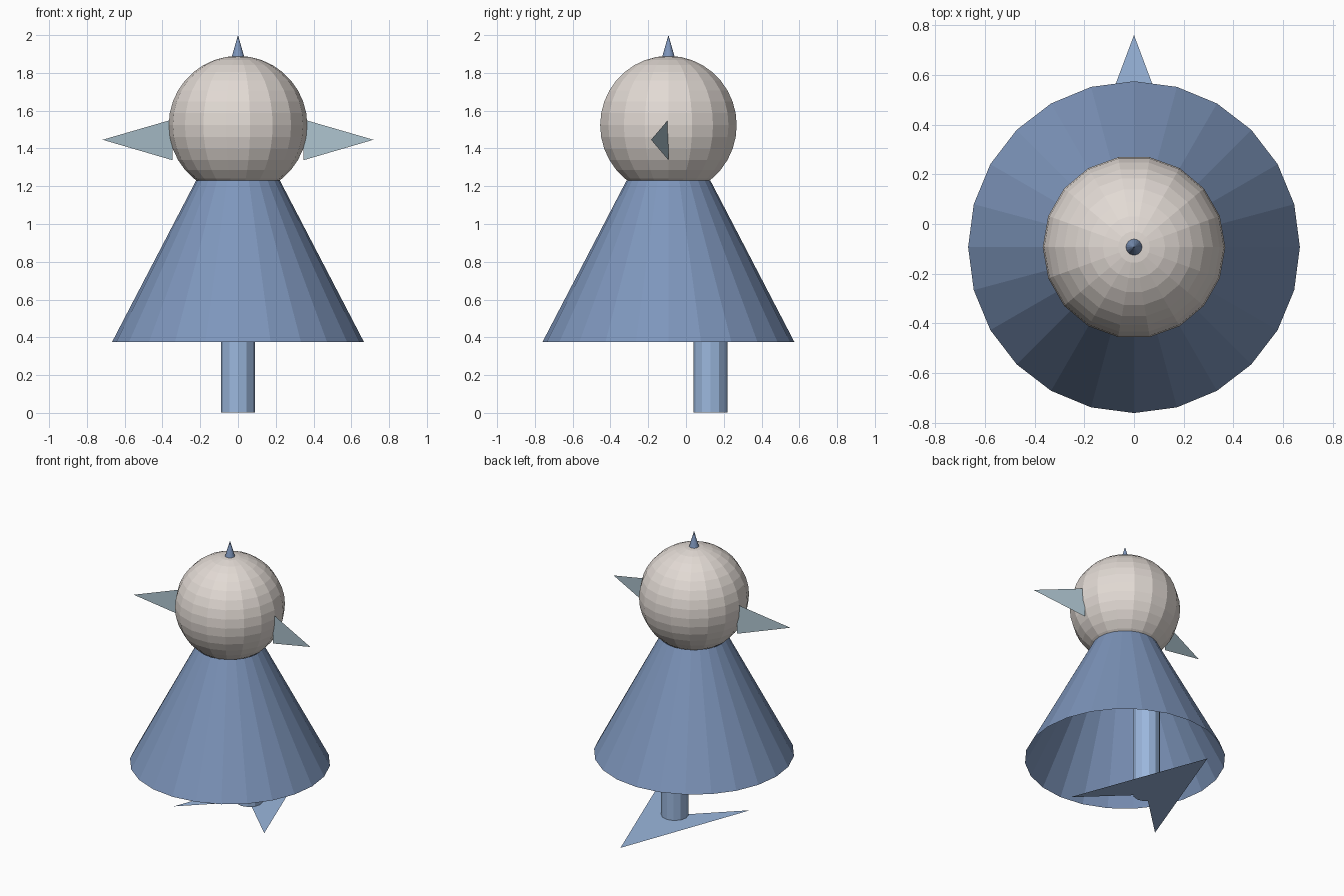
import bpy
import bmesh
import math

if "Cube" in bpy.data.objects:
    bpy.data.objects.remove(bpy.data.objects["Cube"], do_unlink=True)

BODY_Y = -0.093
LEG_Y = 0.13


def material(name, srgb):
    lin = [((v / 255 + 0.055) / 1.055) ** 2.4 for v in srgb]
    mat = bpy.data.materials.new(name)
    mat.use_nodes = True
    mat.diffuse_color = (*lin, 1)
    mat.node_tree.nodes["Principled BSDF"].inputs["Base Color"].default_value = (*lin, 1)
    return mat


def finish(bm, name, mat, location=(0, 0, 0)):
    mesh = bpy.data.meshes.new(name)
    bm.to_mesh(mesh)
    bm.free()
    mesh.materials.append(mat)
    obj = bpy.data.objects.new(name, mesh)
    obj.location = location
    bpy.context.scene.collection.objects.link(obj)
    return obj


def lathe(name, profile, sides, mat, y):
    """Turn (radius, height) points, listed from bottom to top, about a vertical axis."""
    bm = bmesh.new()
    rings = []
    for r, z in profile:
        angles = [math.tau * i / sides for i in range(sides)]
        rings.append([bm.verts.new((r * math.cos(a), r * math.sin(a), z)) for a in angles])
    for low, high in zip(rings, rings[1:]):
        for i in range(sides):
            j = (i + 1) % sides
            bm.faces.new((low[i], low[j], high[j], high[i]))
    bmesh.ops.remove_doubles(bm, verts=bm.verts, dist=1e-5)
    return finish(bm, name, mat, (0, y, 0))


def sheet(name, triangles, mat):
    """Flat sheet made of triangles."""
    bm = bmesh.new()
    for tri in triangles:
        bm.faces.new([bm.verts.new(p) for p in tri])
    bmesh.ops.remove_doubles(bm, verts=bm.verts, dist=1e-5)
    return finish(bm, name, mat)


cloth = material("slate blue", (126, 150, 188))
limb = material("light blue", (155, 183, 221))
wing = material("pale blue grey", (172, 194, 205))
skin = material("warm light grey", (226, 218, 212))

# Open cone-shaped body
lathe("body", [(0.667, 0.375), (0.222, 1.23)], 24, cloth, BODY_Y)

# Faceted ball head
R, RINGS = 0.367, 18
arc = [math.pi * i / RINGS for i in range(RINGS + 1)]
lathe("head", [(R * math.sin(t), 1.523 - R * math.cos(t)) for t in arc], 18, skin, BODY_Y)

# Small spike on the crown
lathe("crown_spike", [(0, 1.885), (0.033, 1.885), (0, 2.0)], 16, cloth, BODY_Y)

# Single leg set behind the body axis
lathe("leg", [(0, 0.002), (0.091, 0.002), (0.091, 0.95), (0, 0.95)], 12, limb, LEG_Y)

# Dart-shaped foot: two mirrored triangles lying on the ground
heel, notch = (0, 0.76, 0), (0, LEG_Y, 0)
sheet("foot", [(heel, notch, (0.367, -0.22, 0)),
               (notch, heel, (-0.367, -0.22, 0))], limb)

# Upright triangular wings, swept slightly forward
for side, s in (("left", 1), ("right", -1)):
    sheet(side + "_wing", [((s * 0.348, BODY_Y, 1.553),
                            (s * 0.348, BODY_Y, 1.338),
                            (s * 0.717, -0.185, 1.446))], wing)
